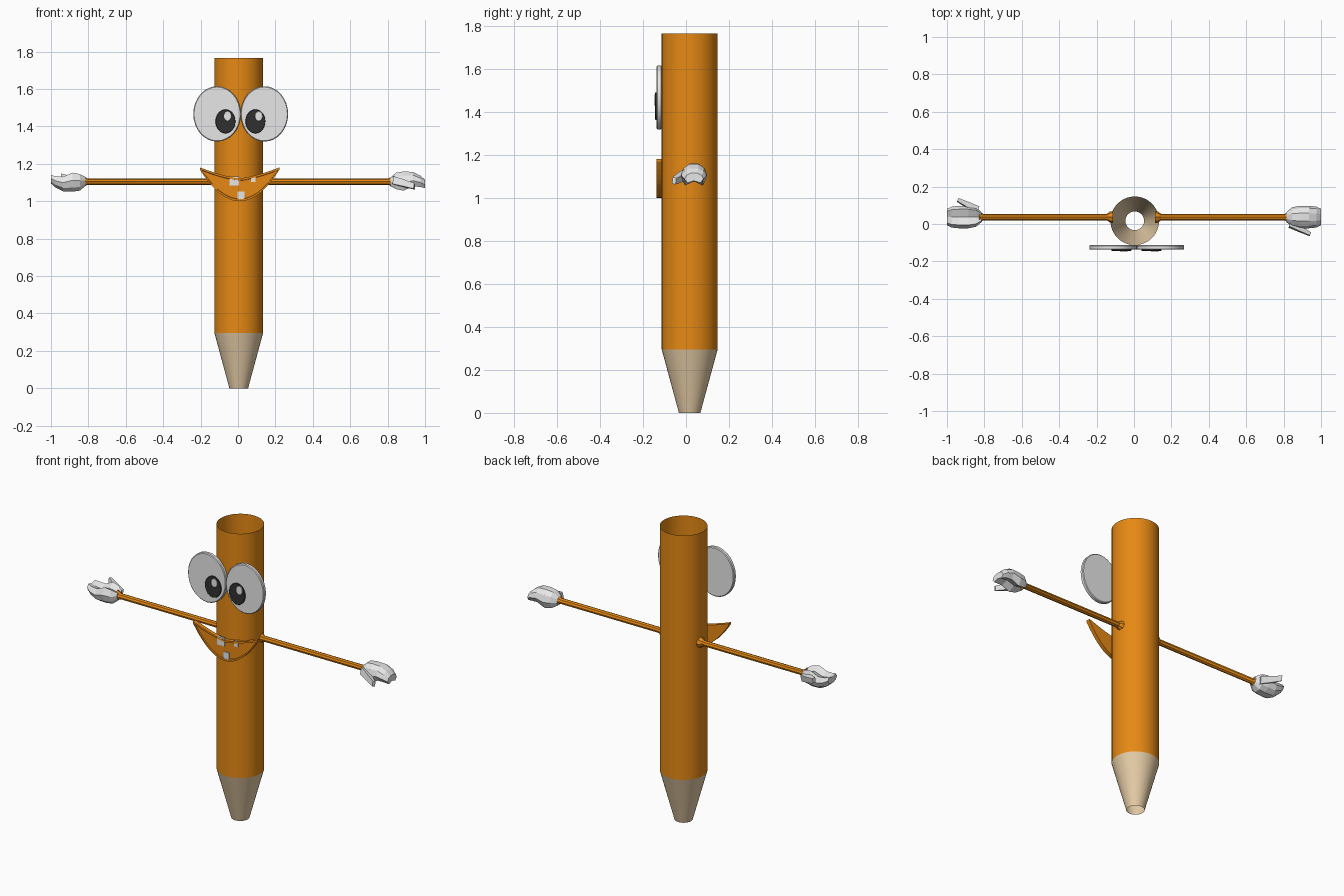
import bpy, bmesh, math
from mathutils import Vector

if "Cube" in bpy.data.objects:
    bpy.data.objects.remove(bpy.data.objects["Cube"])


def material(name, rgb):
    m = bpy.data.materials.new(name)
    m.diffuse_color = (*rgb, 1)
    m.use_nodes = True
    m.node_tree.nodes["Principled BSDF"].inputs["Base Color"].default_value = m.diffuse_color
    return m


ORANGE = material("orange", (0.79, 0.25, 0.007))
WOOD = material("bare wood", (0.78, 0.60, 0.38))
WHITE = material("white", (0.8, 0.8, 0.8))
BLACK = material("black", (0.03, 0.03, 0.03))


def loft(name, rings, mat, caps=(True, True), smooth=True, recalc=True):
    """Skin a list of equal-length closed rings."""
    bm = bmesh.new()
    rows = [[bm.verts.new(p) for p in ring] for ring in rings]
    n = len(rows[0])
    for a, b in zip(rows, rows[1:]):
        for i in range(n):
            j = (i + 1) % n
            bm.faces.new((a[i], a[j], b[j], b[i]))
    if caps[0]:
        bm.faces.new(rows[0][::-1])
    if caps[1]:
        bm.faces.new(rows[-1])
    if recalc:
        bmesh.ops.recalc_face_normals(bm, faces=bm.faces[:])
    mesh = bpy.data.meshes.new(name)
    bm.to_mesh(mesh)
    bm.free()
    mesh.materials.append(mat)
    ob = bpy.data.objects.new(name, mesh)
    bpy.context.collection.objects.link(ob)
    if smooth:
        bpy.ops.object.select_all(action='DESELECT')
        ob.select_set(True)
        bpy.context.view_layer.objects.active = ob
        bpy.ops.object.shade_smooth_by_angle(angle=math.radians(35))
    return ob


def circle(n):
    return [(math.cos(2 * math.pi * i / n), math.sin(2 * math.pi * i / n)) for i in range(n)]


# pencil: open tube and open sharpened cone
CX, CY = 0.004, 0.017


def pencil_ring(r, z):
    return [(CX + r * c, CY + r * s, z) for c, s in circle(40)]


loft("pencil_body", [pencil_ring(0.13, 0.295), pencil_ring(0.13, 1.765)], ORANGE, (False, False))
loft("pencil_tip", [pencil_ring(0.05, 0), pencil_ring(0.13, 0.295)], WOOD, (False, False))


# eyes: stacked elliptical discs facing the front
def disc(name, x, z, rx, rz, back, front, mat, bevel=0.004):
    profile = [(back, 1 - bevel / rx), (back - bevel, 1), (front + bevel, 1), (front, 1 - bevel / rx)]
    loft(name, [[(x + rx * k * c, y, z + rz * k * s) for c, s in circle(32)] for y, k in profile], mat)


for side, ex, px, hx in (("left", -0.112, -0.067, -0.056), ("right", 0.141, 0.093, 0.111)):
    disc(side + "_eye", ex, 1.467, 0.127, 0.148, -0.113, -0.137, WHITE)
    disc(side + "_pupil", px, 1.427, 0.053, 0.064, -0.135, -0.144, BLACK, 0.002)
    disc(side + "_eye_glint", hx, 1.455, 0.02, 0.026, -0.142, -0.147, WHITE, 0.001)


# mouth: crescent plate with a raised lip
def crescent(y, inset):
    steps = 20
    lower, upper = [], []
    for i in range(steps + 1):
        t = (-1 + 2 * i / steps) * (1 - inset * 5)
        x = 0.009 + 0.213 * t
        zb = 1.0 + 0.17 * t * t
        zt = 1.123 + 0.058 * abs(t) ** 1.4
        d = min(inset, (zt - zb) * 0.4)
        lower.append((x, y, zb + d))
        upper.append((x, y, zt - d))
    return lower + upper[::-1]


loft("mouth", [crescent(-0.113, 0), crescent(-0.137, 0), crescent(-0.137, 0.011),
               crescent(-0.130, 0.013)], ORANGE, smooth=False)

# teeth
for name, x, z, w, h in (("upper_left_tooth", -0.020, 1.109, 0.025, 0.024),
                         ("upper_right_tooth", 0.082, 1.120, 0.012, 0.016),
                         ("lower_tooth", 0.017, 1.029, 0.019, 0.024)):
    quad = ((-1, -1), (1, -1), (1, 1), (-1, 1))
    loft(name, [[(x + a * w, y, z + b * h) for a, b in quad] for y in (-0.124, -0.136)],
         WHITE, smooth=False)

# arms and hands, the left being the right one inverted through the centre
PIVOT = Vector((0, 0.037, 1.105))
# hand sections: distance out, half width, bottom and top height from the pivot
HAND = [(0.815, 0.027, -0.024, 0.022), (0.845, 0.052, -0.040, 0.048), (0.885, 0.060, -0.048, 0.054),
        (0.935, 0.060, -0.026, 0.052), (0.975, 0.056, -0.028, 0.032), (1.0, 0.044, -0.035, 0.010)]
# section outline: side, height fraction; the palm is hollowed
SECTION = [(-1, 0.4), (-0.8, 0.78), (-0.35, 1), (0.35, 1), (0.8, 0.78), (1, 0.4),
           (0.7, 0), (0, 0.2), (-0.7, 0)]
THUMB = [((0.835, -0.035, 0.005), 0.022, 0.024), ((0.885, -0.062, -0.008), 0.017, 0.022),
         ((0.943, -0.092, -0.025), 0.010, 0.018)]
ARM = [(0.112, 0.032), (0.128, 0.030), (0.145, 0.017), (0.805, 0.017), (0.828, 0.031)]

for side, s in (("right", 1), ("left", -1)):
    def place(x, y, z):
        return PIVOT + s * Vector((x, y, z))

    loft(side + "_arm", [[place(x, r * c, r * d) for c, d in circle(8)] for x, r in ARM], ORANGE)
    loft(side + "_hand", [[place(x, w * a, lo + (hi - lo) * f) for a, f in SECTION]
                          for x, w, lo, hi in HAND], WHITE, smooth=False)
    loft(side + "_thumb", [[place(x + 0.4 * w * a, y + w * a, z + h * b)
                            for a, b in ((-1, -0.7), (0.6, -1), (1, 0.6), (-0.6, 1))]
                           for (x, y, z), w, h in THUMB], WHITE, smooth=False)
